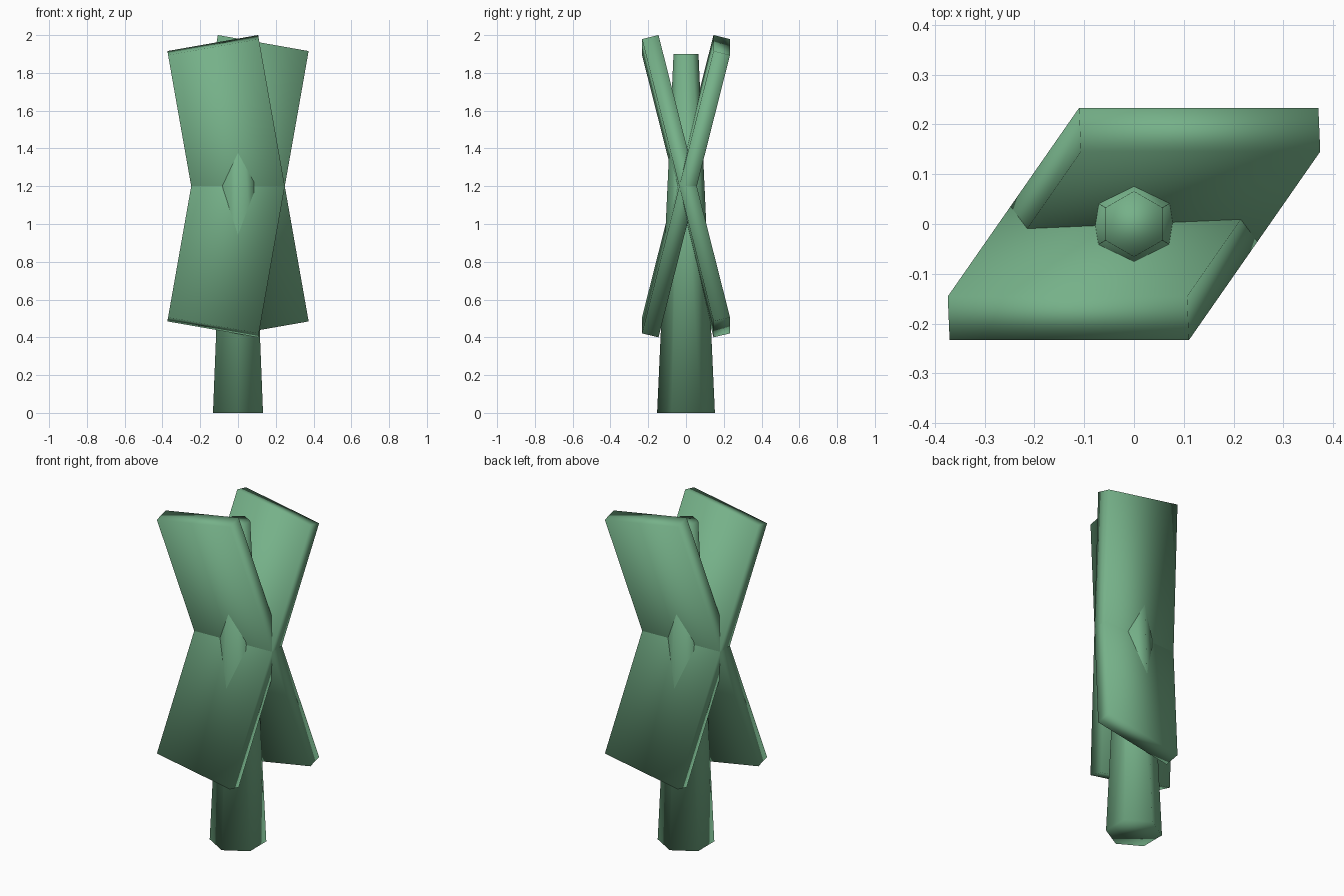
import bpy
from math import radians

if "Cube" in bpy.data.objects:
    bpy.data.objects.remove(bpy.data.objects["Cube"])

green = bpy.data.materials.new("green")
green.diffuse_color = (0.18, 0.44, 0.25, 1)
green.use_nodes = True
green.node_tree.nodes["Principled BSDF"].inputs["Base Color"].default_value = green.diffuse_color


def finish(name):
    ob = bpy.context.object
    ob.name = name
    ob.data.materials.append(green)
    bpy.ops.object.shade_smooth()
    return ob


# Tapered six-sided post, corners facing front and back
bpy.ops.mesh.primitive_cone_add(vertices=6, radius1=0.153, radius2=0.066,
                                depth=1.9, location=(0, 0, 0.95))
finish("post")

# Two crossed boards, the second turned half way round the post
for name, turn in (("front_board", 0), ("back_board", 180)):
    bpy.ops.mesh.primitive_cube_add(
        size=1, location=(0, 0, 1.2),
        rotation=(radians(14), radians(-10), radians(turn)))
    bpy.context.object.scale = (0.488, 0.09, 1.564)
    bpy.ops.object.transform_apply(location=False, rotation=False, scale=True)
    finish(name)
